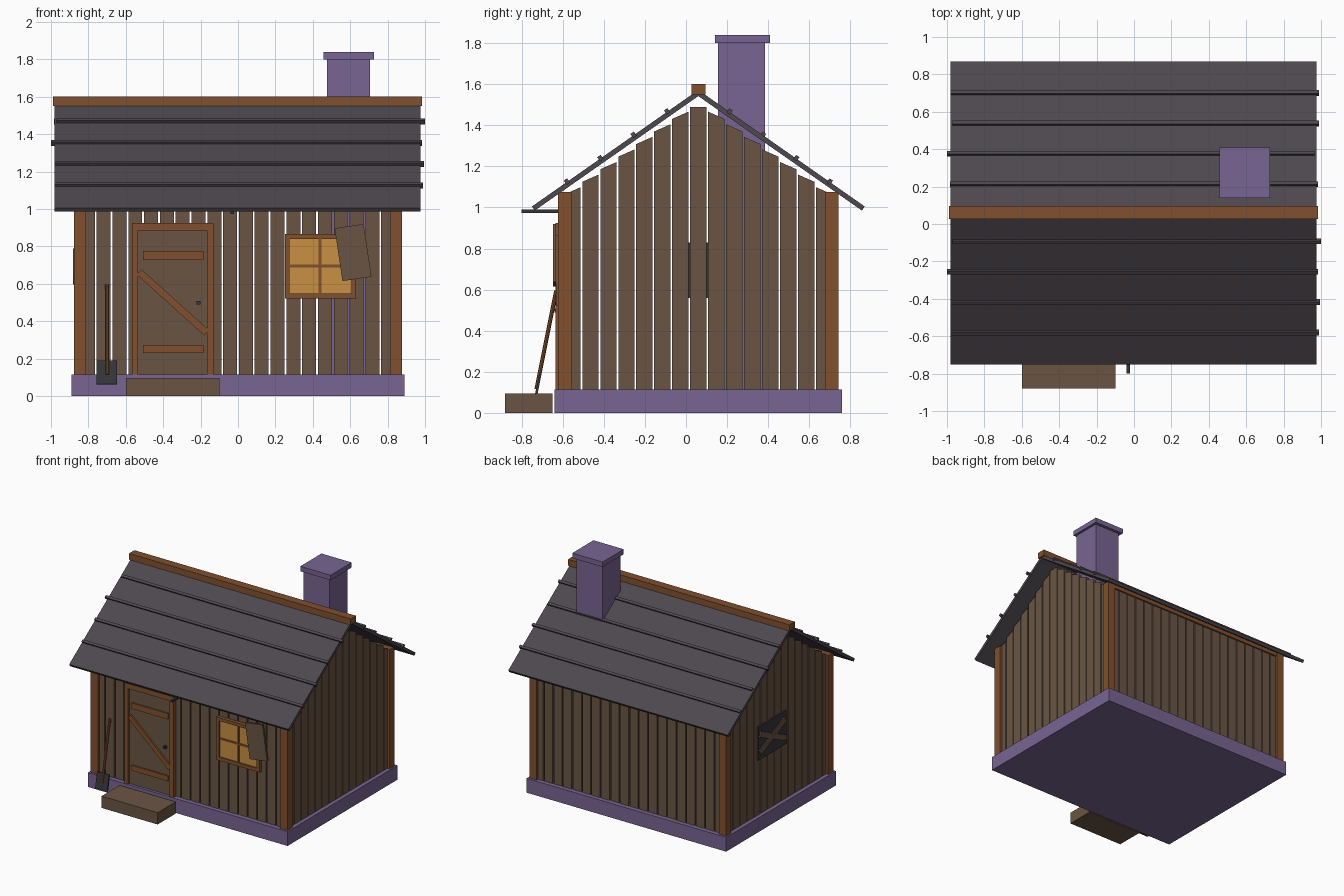
import bpy, bmesh, math, random
from mathutils import Matrix, Vector

if "Cube" in bpy.data.objects:
    bpy.data.objects.remove(bpy.data.objects["Cube"])

random.seed(4)


def material(name, r, g, b):
    lin = [((c / 255 + 0.055) / 1.055) ** 2.4 for c in (r, g, b)]
    m = bpy.data.materials.new(name)
    m.diffuse_color = (*lin, 1)
    m.use_nodes = True
    m.node_tree.nodes["Principled BSDF"].inputs["Base Color"].default_value = m.diffuse_color
    return m


STONE = material("purple_stone", 120, 101, 147)
PLANK = material("plank_brown", 106, 85, 68)
TIMBER = material("timber_orange", 129, 80, 46)
ROOF = material("roof_slate", 78, 72, 78)
IRON = material("dark_iron", 54, 52, 56)
GLASS = material("amber_glass", 200, 144, 67)


def finish(name, bm, mat):
    bmesh.ops.recalc_face_normals(bm, faces=bm.faces)
    me = bpy.data.meshes.new(name)
    bm.to_mesh(me)
    bm.free()
    me.materials.append(mat)
    ob = bpy.data.objects.new(name, me)
    bpy.context.scene.collection.objects.link(ob)
    return ob


def span(x0, x1, y0, y1, z0, z1):
    """Box given by its limits."""
    return (((x0 + x1) / 2, (y0 + y1) / 2, (z0 + z1) / 2), (x1 - x0, y1 - y0, z1 - z0), 0, 'X')


def boxes(name, mat, *items):
    """One object from boxes of (centre, size, angle in degrees, axis)."""
    bm = bmesh.new()
    for c, s, a, axis in items:
        m = (Matrix.Translation(c) @ Matrix.Rotation(math.radians(a), 4, axis)
             @ Matrix.Diagonal((*s, 1)))
        bmesh.ops.create_cube(bm, size=1, matrix=m)
    return finish(name, bm, mat)


def prism(bm, pts, x0, x1):
    """Extrude a y-z outline along x."""
    f = bm.faces.new([bm.verts.new((x0, y, z)) for y, z in pts])
    r = bmesh.ops.extrude_face_region(bm, geom=[f])
    verts = [v for v in r['geom'] if isinstance(v, bmesh.types.BMVert)]
    bmesh.ops.translate(bm, verts=verts, vec=(x1 - x0, 0, 0))


MID = 0.06            # y of the ridge
HX, HY = 0.845, 0.655  # half spans of the wall planes
BASE = 0.115

# Foundation and door step
boxes("foundation", STONE, span(-0.89, 0.89, -0.64, 0.76, 0, BASE))
boxes("door_step", PLANK, span(-0.60, -0.10, -0.88, -0.65, 0, 0.095))

# Corner posts and wall plates
boxes("corner_posts", TIMBER, *[
    (((sx * (HX + 0.0), MID + sy * (HY - 0.005), (BASE + 1.075) / 2)), (0.065, 0.065, 1.075 - BASE), 0, 'X')
    for sx in (-1, 1) for sy in (-1, 1)])
boxes("wall_plates", TIMBER, *[
    ((0, MID + s * HY, 1.055), (2 * HX, 0.045, 0.035), 0, 'X') for s in (-1, 1)])

# Long walls: separate planks with open gaps
pitch = 2 * HX / 20
for name, s in (("front_wall_planks", -1), ("back_wall_planks", 1)):
    boxes(name, PLANK, *[
        ((-HX + (i + 0.5) * pitch, MID + s * (HY - 0.005) + random.uniform(-0.002, 0.002), (BASE + 1.04) / 2),
         (pitch - 0.01, 0.028, 1.04 - BASE), 0, 'X') for i in range(20)])

# Gable walls: planks with slanted tops stepping up to the ridge
pitch = 0.0875
for name, s in (("left_gable_planks", -1), ("right_gable_planks", 1)):
    bm = bmesh.new()
    for i in range(-7, 8):
        y, w = MID + i * pitch, (pitch - 0.008) / 2
        top = 1.49 if i == 0 else 1.51 - 0.7 * abs(i) * pitch
        d = 0.44 * w * ((i > 0) - (i < 0))
        prism(bm, [(y - w, BASE), (y + w, BASE), (y + w, top - d), (y - w, top + d)],
              s * HX - 0.014, s * HX + 0.014)
    finish(name, bm, PLANK)

# Roof slopes, cross strips and ridge beam
strip_ends = {-1: [(-0.97, 1.0), (-1.0, 0.985), (-0.98, 0.995), (-0.98, 0.99)],
              1: [(-0.985, 0.985), (-1.0, 0.965), (-0.97, 0.99), (-0.98, 0.99)]}
for name, s in (("front", -1), ("back", 1)):
    bm = bmesh.new()
    prism(bm, [(MID + s * d, z) for d, z in
               ((0, 1.572), (0.81, 1.005), (0.796, 0.985), (0, 1.542))], -0.98, 0.975)
    finish(name + "_roof_slope", bm, ROOF)
    boxes(name + "_roof_strips", ROOF, *[
        (((a + b) / 2, MID + s * d, 1.574 - 0.7 * d), (b - a, 0.02, 0.025), -35 * s, 'X')
        for d, (a, b) in zip((0.152, 0.315, 0.477, 0.64), strip_ends[s])])
boxes("ridge_beam", TIMBER, span(-0.99, 0.985, 0.027, 0.095, 1.55, 1.60))

# Chimney standing on the floor
boxes("chimney", STONE, span(0.477, 0.707, 0.155, 0.385, BASE, 1.805))
boxes("chimney_cap", STONE, span(0.457, 0.727, 0.14, 0.41, 1.80, 1.84))

# Door
boxes("door_panel", PLANK, span(-0.54, -0.16, -0.618, -0.60, BASE, 0.89))
boxes("door_frame", TIMBER,
      span(-0.567, -0.535, -0.635, -0.60, BASE, 0.925),
      span(-0.165, -0.13, -0.635, -0.60, BASE, 0.925),
      span(-0.567, -0.13, -0.635, -0.60, 0.885, 0.925))
boxes("door_braces", TIMBER,
      span(-0.508, -0.185, -0.63, -0.61, 0.728, 0.775),
      span(-0.508, -0.185, -0.63, -0.61, 0.23, 0.272),
      ((-0.348, -0.621, 0.50), (0.485, 0.02, 0.038), 42, 'Y'))
boxes("door_knob", IRON, span(-0.221, -0.201, -0.64, -0.615, 0.488, 0.508))

# Front window with a loose shutter
boxes("window_glass", GLASS, span(0.265, 0.62, -0.62, -0.612, 0.535, 0.85))
boxes("window_frame", TIMBER,
      span(0.25, 0.275, -0.632, -0.60, 0.52, 0.866),
      span(0.607, 0.632, -0.632, -0.60, 0.52, 0.866),
      span(0.25, 0.632, -0.632, -0.60, 0.84, 0.866),
      span(0.25, 0.632, -0.632, -0.60, 0.52, 0.548),
      span(0.431, 0.446, -0.628, -0.61, 0.53, 0.85),
      span(0.26, 0.62, -0.628, -0.61, 0.688, 0.702))
boxes("loose_shutter", PLANK, ((0.615, -0.64, 0.767), (0.157, 0.016, 0.285), -8.5, 'Y'))

# Boarded-up opening in the left gable
boxes("left_opening", IRON, span(-0.87, -0.855, -0.035, 0.322, 0.56, 0.83))
boxes("crossed_boards", PLANK, *[
    ((-0.873 - 0.004 * (a > 0), 0.143, 0.693), (0.01, 0.36, 0.045), a, 'X') for a in (-25, 25)])

# Bracket under the eaves
boxes("eave_bracket", IRON, span(-0.04, -0.022, -0.80, -0.60, 0.973, 0.99))

# Shovel leaning on the front wall
top, low = Vector((-0.70, -0.632, 0.595)), Vector((-0.70, -0.728, 0.115))
axis = top - low
bm = bmesh.new()
bmesh.ops.create_cone(bm, cap_ends=True, segments=8, radius1=0.01, radius2=0.01, depth=axis.length,
                      matrix=Matrix.Translation((top + low) / 2) @ axis.to_track_quat('Z', 'Y').to_matrix().to_4x4())
finish("shovel_handle", bm, TIMBER)
boxes("shovel_blade", IRON, ((-0.702, -0.722, 0.125), (0.108, 0.012, 0.128), -11.3, 'X'))
